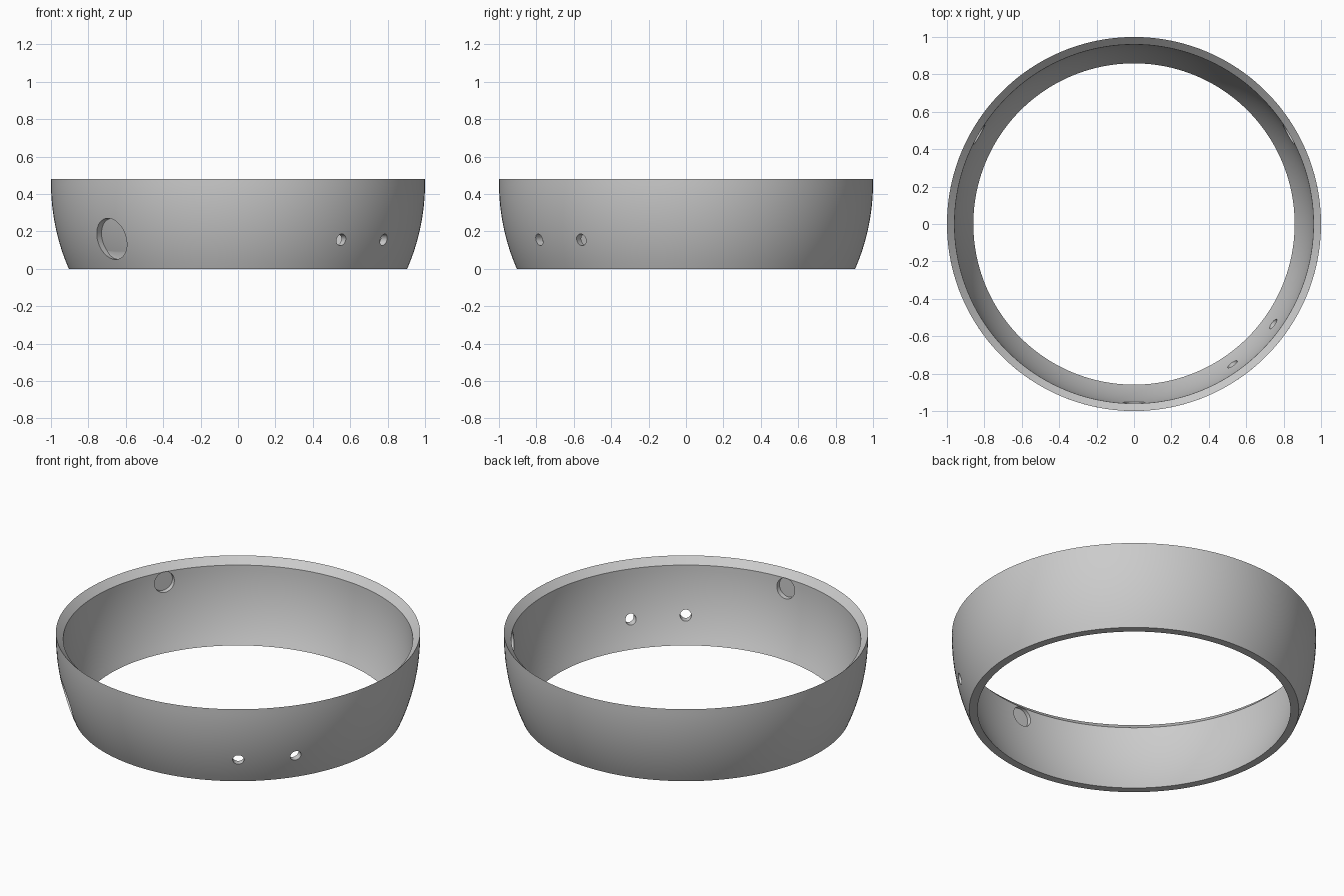
import bpy, math
from mathutils import Matrix, Vector

old = bpy.data.objects.get("Cube")
if old:
    bpy.data.objects.remove(old, do_unlink=True)

SEGMENTS = 160
STEPS = 14
TOP = 0.48
LIP = 0.44

grey = bpy.data.materials.new("plain_grey")
grey.use_nodes = True
grey.diffuse_color = (0.6, 0.6, 0.6, 1)
grey.node_tree.nodes["Principled BSDF"].inputs["Base Color"].default_value = grey.diffuse_color


def bulge(z, radius, height):
    """Radius of the rounded wall at height z."""
    return radius * math.sqrt(1 - ((0.46 - z) / height) ** 2)


def outer(z):
    return bulge(z, 1.0, 1.08)


def inner(z):
    return bulge(min(z, LIP), 0.96, 1.03)


def make_object(name, verts, faces):
    mesh = bpy.data.meshes.new(name)
    mesh.from_pydata(verts, [], faces)
    mesh.materials.append(grey)
    obj = bpy.data.objects.new(name, mesh)
    bpy.context.collection.objects.link(obj)
    return obj


def lathe(name, profile, closed):
    """Spin a profile about z, as a closed loop or with capped ends."""
    n = len(profile)
    verts = []
    for s in range(SEGMENTS):
        a = 2 * math.pi * s / SEGMENTS
        verts += [(r * math.cos(a), r * math.sin(a), z) for r, z in profile]
    faces = []
    for s in range(SEGMENTS):
        t = (s + 1) % SEGMENTS
        for i in range(n if closed else n - 1):
            j = (i + 1) % n
            faces.append((s * n + i, t * n + i, t * n + j, s * n + j))
    if not closed:
        faces.append([s * n for s in reversed(range(SEGMENTS))])
        faces.append([s * n + n - 1 for s in range(SEGMENTS)])
    return make_object(name, verts, faces)


def radial_cutter(angle, z, radius, start, end, sides=40):
    """Horizontal cylinder pointing outwards, between two distances from the axis."""
    a = math.radians(angle)
    out = Vector((math.cos(a), math.sin(a), 0))
    turn = out.to_track_quat('Z', 'Y').to_matrix().to_4x4()
    bpy.ops.mesh.primitive_cylinder_add(vertices=sides, radius=radius, depth=end - start)
    obj = bpy.context.object
    obj.name = "hole_cutter"
    obj.hide_render = True
    middle = out * (start + end) / 2 + Vector((0, 0, z))
    obj.data.transform(Matrix.Translation(middle) @ turn)
    return obj


def subtract(target, cutter):
    """Cut one object from another and discard the cutter."""
    mod = target.modifiers.new("cut", 'BOOLEAN')
    mod.operation = 'DIFFERENCE'
    mod.solver = 'EXACT'
    mod.object = cutter
    bpy.ops.object.select_all(action='DESELECT')
    bpy.context.view_layer.objects.active = target
    target.select_set(True)
    bpy.ops.object.modifier_apply(modifier=mod.name)
    bpy.data.objects.remove(cutter, do_unlink=True)


# Rounded band with a bevelled top lip
outside = [(outer(TOP * i / STEPS), TOP * i / STEPS) for i in range(STEPS + 1)]
inside = [(inner(LIP * i / STEPS), LIP * i / STEPS) for i in range(STEPS, -1, -1)]
band = lathe("ring_band", outside + inside, True)

# Pair of small through holes
for angle in (-54.9, -35.7):
    subtract(band, radial_cutter(angle, 0.155, 0.031, 0.7, 1.2))

# Three shallow round sockets on the inside
for angle in (30, 150, 270):
    subtract(band, radial_cutter(angle, 0.38, 0.06, 0.85, 0.98))

# Large outside recess, leaving a thin skin on the inner wall
recess = radial_cutter(225, 0.16, 0.11, 0.9, 1.2, 64)
skin = [(inner(LIP * i / STEPS) + 0.006, LIP * i / STEPS) for i in range(STEPS + 1)]
subtract(recess, lathe("skin_cutter", skin, False))
subtract(band, recess)

# One material, smooth walls with sharp edges
band.data.materials.clear()
band.data.materials.append(grey)
for face in band.data.polygons:
    face.material_index = 0
bpy.ops.object.select_all(action='DESELECT')
band.select_set(True)
bpy.context.view_layer.objects.active = band
bpy.ops.object.shade_smooth_by_angle(angle=math.radians(30))
